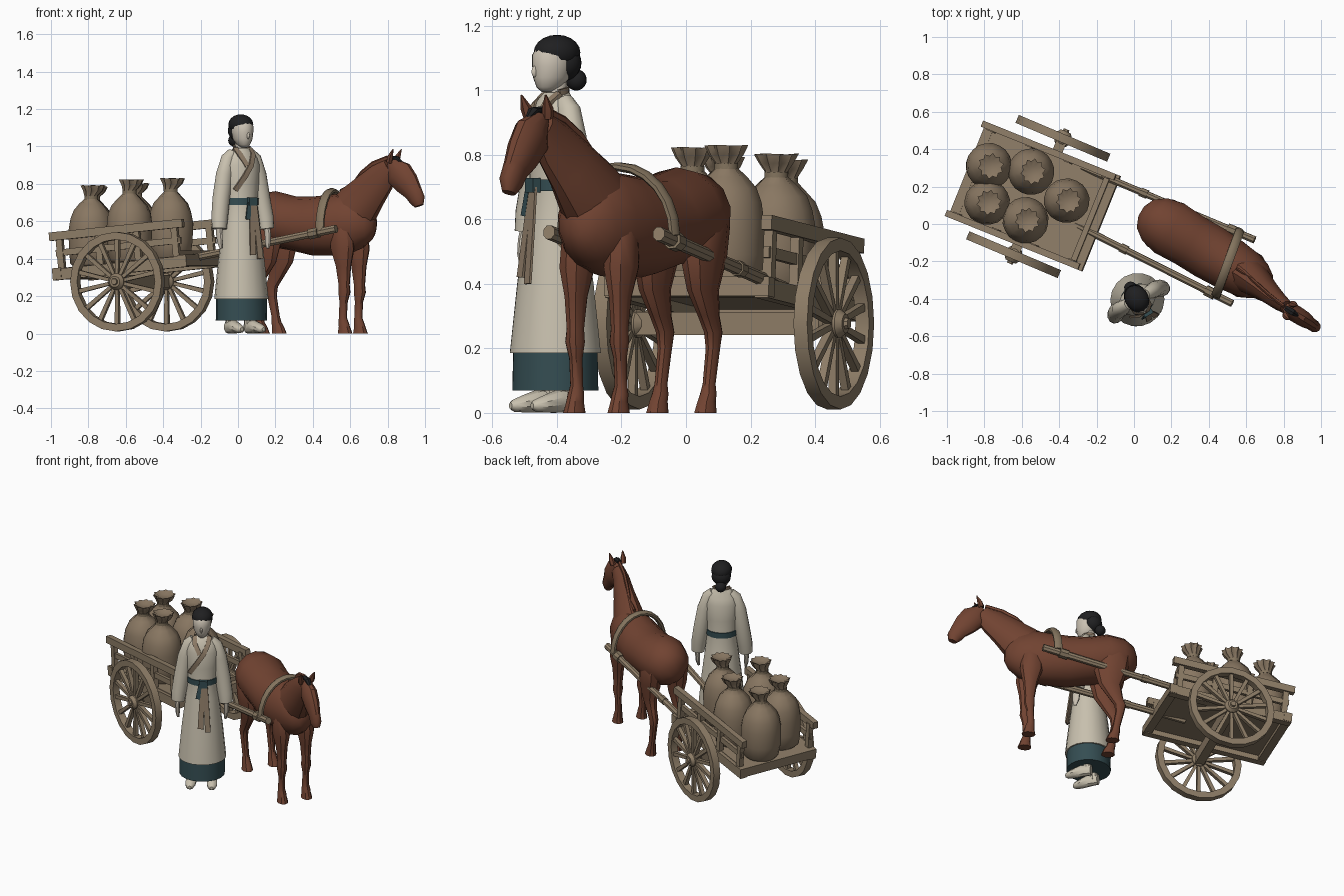
import bpy, bmesh, math, random
from math import sin, cos, pi, radians, sqrt
from mathutils import Matrix, Vector
random.seed(4)

def mat(name, r, g, b):
    m = bpy.data.materials.new(name)
    m.diffuse_color = (r, g, b, 1)
    return m

WOOD = mat("weathered wood", .27, .205, .135)
SACK = mat("sack cloth", .25, .185, .122)
CORD = mat("tan cord", .23, .175, .112)
COAT = mat("chestnut coat", .165, .056, .031)
ROBE = mat("cream cloth", .58, .53, .425)
SKIN = mat("pale skin", .60, .54, .45)
TEAL = mat("dark teal cloth", .035, .075, .085)
HAIR = mat("black hair", .014, .014, .015)
TRIM = mat("tan trim", .27, .2, .135)

def frame(x, y, z, rz, pitch=0):
    return Matrix.Translation((x, y, z)) @ Matrix.Rotation(radians(rz), 4, 'Z') @ Matrix.Rotation(radians(pitch), 4, 'Y')

CART = frame(-.535, .147, .36, -22, -5.5)
HORSE = frame(.36, -.125, 0, -31)
WOMAN = frame(.018, -.405, 0, 30)
WORLD = Matrix()

def finish(name, bm, m, M, angle):
    bmesh.ops.recalc_face_normals(bm, faces=bm.faces)
    me = bpy.data.meshes.new(name)
    bm.to_mesh(me)
    bm.free()
    me.transform(M)
    me.materials.append(m)
    me.shade_smooth()
    me.set_sharp_from_angle(angle=radians(angle))
    ob = bpy.data.objects.new(name, me)
    bpy.context.collection.objects.link(ob)
    return ob

def loft(name, rings, m, M=WORLD, n=10, side=None, flat=False, closed=False, angle=35, pleat=None):
    """Skin rings (x, y, z, half width, half height) along their path."""
    bm = bmesh.new()
    P = [Vector(r[:3]) for r in rings]
    k = len(P)
    loops = []
    for i, r in enumerate(rings):
        a = P[(i - 1) % k] if closed else P[max(i - 1, 0)]
        b = P[(i + 1) % k] if closed else P[min(i + 1, k - 1)]
        T = Vector((0, 0, 1)) if flat else (b - a).normalized()
        S = Vector(side) if side else Vector((1, 0, 0) if abs(T.y) > .8 else (0, 1, 0))
        S = (S - T * S.dot(T)).normalized()
        U = T.cross(S)
        q = sqrt(2) if n == 4 else 1
        loop = []
        for j in range(n):
            t = 2 * pi * (j + .5) / n
            f = q * (1 + (pleat[i] * cos(n / 2 * t + pi / 2) if pleat else 0))
            lift = pleat[i] * .15 * cos(3 * t) * r[3] if pleat else 0
            loop.append(bm.verts.new(P[i] + S * (r[3] * f * cos(t)) + U * (r[4] * f * sin(t)) + T * lift))
        loops.append(loop)
    for i in range(k if closed else k - 1):
        A, B = loops[i], loops[(i + 1) % k]
        for j in range(n):
            bm.faces.new((A[j], A[(j + 1) % n], B[(j + 1) % n], B[j]))
    if not closed:
        bm.faces.new(loops[0])
        bm.faces.new(loops[-1])
    return finish(name, bm, m, M, angle)

def beam(name, p, q, w, h, m=WOOD, M=CART):
    return loft(name, [(*p, w / 2, h / 2), (*q, w / 2, h / 2)], m, M, n=4)

def ball(name, c, r, m, M, seg=14):
    bm = bmesh.new()
    bmesh.ops.create_uvsphere(bm, u_segments=seg, v_segments=10, radius=1,
                              matrix=Matrix.Translation(c) @ Matrix.Diagonal((*r, 1)))
    return finish(name, bm, m, M, 60)

# ---- cart bed: floor, frame beams, side rails with posts
beam("cart_floor", (-.38, 0, .008), (.37, 0, .008), .5, .03)
for b in (-.25, .25):
    beam("side_beam", (-.385, b, -.01), (.385, b, -.01), .045, .06)
    beam("top_rail", (-.385, b * 1.03, .195), (.385, b * 1.03, .195), .035, .045)
    beam("middle_rail", (-.36, b, .105), (.36, b, .105), .02, .035)
    for a in (-.335, -.11, .11, .33):
        beam("rail_post", (a, b, 0), (a, b, .19), .03, .035)
for a in (-.36, .365):
    beam("cross_beam", (a, -.275, -.005), (a, .275, -.005), .05, .06)
beam("front_board", (.33, -.25, .035), (.33, .25, .035), .03, .03)

# ---- axle and wheels
AXLE = frame(-.512, .147, .277, -23)
beam("axle", (0, -.34, 0), (0, .34, 0), .055, .07, M=AXLE)
for s in (-1, 1):
    W = AXLE @ Matrix.Translation((0, s * .338, 0))
    rim = [(.246 * cos(2 * pi * i / 20), 0, .246 * sin(2 * pi * i / 20), .023, .02) for i in range(20)]
    loft("wheel_rim", rim, WOOD, W, n=4, side=(0, 1, 0), closed=True)
    loft("wheel_hub", [(0, -.04, 0, .03, .03), (0, -.02, 0, .045, .045), (0, .02, 0, .045, .045),
                       (0, .04, 0, .03, .03)], WOOD, W, n=12)
    loft("hub_cap", [(0, s * .03, 0, .02, .02), (0, s * .052, 0, .017, .017)], WOOD, W, n=8)
    for i in range(14):
        t = 2 * pi * (i + .5) / 14
        c, z = cos(t), sin(t)
        loft("spoke", [(.03 * c, 0, .03 * z, .013, .009), (.235 * c, 0, .235 * z, .012, .012)],
             WOOD, W, n=4, side=(0, 1, 0))

# ---- shafts with rope bindings
for p, q in (((-.28, .305, .385), (.645, -.085, .555)), ((-.38, .03, .375), (.525, -.425, .56))):
    p, q = Vector(p), Vector(q)
    loft("shaft", [(*p, .02, .022), (*p.lerp(q, .5), .019, .021), (*q, .021, .023)], WOOD, n=8)
    for f, w in ((.36, .02), (.87, .026)):
        r = .03 if f > .8 else .025
        loft("shaft_binding", [(*p.lerp(q, f - w), r, r), (*p.lerp(q, f + w), r, r)], CORD, n=8)

# ---- sacks tied at the neck
prof = [(0, .09), (.02, .11), (.10, .121), (.20, .121), (.265, .112), (.31, .092), (.345, .06), (.372, .034),
        (.39, .034), (.415, .05), (.445, .062), (.43, .03)]
for x, y in ((-.775, .31), (-.55, .28), (-.785, .115), (-.58, .02), (-.36, .125)):
    a = (x + .535) * .927 - (y - .15) * .375
    z0, g = .375 + a * .096, random.uniform(.97, 1.02)
    loft("sack", [(x + (.01 if h > .4 else 0), y, z0 + h * g, r * random.uniform(.97, 1.03), r * random.uniform(.97, 1.03))
                  for h, r in prof],
         SACK, n=20, flat=True, pleat=[0, 0, 0, .005, .01, .03, .06, .08, .08, .1, .12, .1], angle=50)
    loft("sack_tie", [(x, y, z0 + .37 * g, .038, .038), (x, y, z0 + .388 * g, .038, .038)], CORD, n=12, flat=True)

# ---- horse body, neck and head
def horse_part(name, rows, n=12, **k):
    return loft(name, rows, COAT, HORSE, n=n, side=(0, 1, 0), **k)

horse_part("horse_body", [(s, 0, z, w, h) for s, z, w, h in (
    (-.375, .61, .03, .04), (-.35, .61, .09, .095), (-.29, .61, .135, .135), (-.2, .612, .157, .15),
    (-.08, .59, .15, .145), (.05, .575, .152, .158), (.17, .58, .145, .163), (.27, .59, .132, .165),
    (.35, .585, .108, .135), (.405, .58, .07, .085), (.43, .58, .025, .035))], n=14)
horse_part("horse_neck", [(.22, 0, .58, .115, .13), (.33, -.005, .68, .09, .13), (.42, -.02, .765, .062, .105),
                          (.50, -.035, .835, .047, .085), (.56, -.04, .885, .036, .055)])
horse_part("horse_head", [(.565, -.042, .915, .03, .03), (.612, -.045, .855, .047, .08), (.665, -.046, .80, .044, .07),
                          (.703, -.048, .755, .034, .053), (.73, -.05, .712, .033, .045), (.74, -.05, .682, .02, .026)])
loft("mane", [(.22, 0, .76, .008, .012), (.30, -.003, .785, .01, .02), (.365, -.015, .855, .01, .018),
              (.44, -.03, .905, .01, .016), (.54, -.042, .938, .01, .015)], COAT, HORSE, n=6, side=(0, 1, 0))
loft("forelock", [(.55, -.045, .938, .016, .012), (.60, -.046, .938, .02, .01), (.635, -.047, .91, .007, .006)],
     HAIR, HORSE, n=6, side=(0, 1, 0))
for s in (-1, 1):
    t = -.045 + s * .034
    horse_part("horse_ear", [(.57, t, .915, .017, .017), (.58, t + s * .005, .945, .018, .016),
                             (.60, t + s * .01, .985, .003, .003)], n=6)
    # front and hind legs
    horse_part("front_leg", [(a, s * .08, z, w, h) for a, z, w, h in (
        (.265, .63, .02, .03), (.272, .56, .046, .065), (.28, .45, .052, .068), (.286, .36, .034, .044),
        (.29, .26, .027, .031), (.292, .22, .031, .033), (.287, .17, .021, .023), (.282, .085, .02, .022),
        (.287, .058, .026, .028), (.292, .035, .027, .032), (.296, 0, .034, .042))], n=10, flat=True)
    horse_part("hind_leg", [(a, s * .087, z, w, h) for a, z, w, h in (
        (-.23, .66, .025, .05), (-.22, .58, .06, .105), (-.205, .48, .058, .102), (-.2, .38, .042, .068),
        (-.235, .30, .03, .045), (-.262, .25, .027, .036), (-.26, .2, .022, .027), (-.237, .09, .02, .023),
        (-.232, .058, .026, .028), (-.222, .035, .028, .034), (-.215, 0, .034, .042))], n=10, flat=True)

# ---- harness collar arched over the back, joining both shafts
arch = [(.165 - .035 * cos(t), .183 * cos(t), .55 + .213 * sin(t), .026, .015)
        for t in [pi * i / 12 for i in range(13)]]
loft("harness_collar", arch, CORD, HORSE, n=8, side=(1, 0, 0))

# ---- woman: underskirt, robe, sash
def gown(name, rows, m, n=18):
    return loft(name, [(0, y, z, w, d) for z, w, d, y in rows], m, WOMAN, n=n, side=(1, 0, 0), flat=True, angle=45)

gown("underskirt", [(.07, .138, .134, 0), (.2, .138, .13, 0)], TEAL)
gown("robe", [(.185, .146, .142, 0), (.4, .125, .118, 0), (.6, .1, .09, 0), (.7, .088, .076, 0), (.8, .098, .08, 0),
              (.9, .104, .077, 0), (.94, .092, .065, 0), (.97, .068, .052, 0), (.993, .04, .04, .005)], ROBE)
gown("sash", [(.688, .095, .083, 0), (.724, .096, .084, 0)], TEAL)
gown("neck", [(.95, .034, .034, .008), (1.04, .03, .032, .005)], SKIN, 10)
beam("sash_knot", (-.01, -.09, .706), (.04, -.09, .706), .026, .045, TEAL, WOMAN)
loft("sash_tail", [(-.005, -.094, .70, .004, .01), (-.018, -.102, .61, .004, .014)], TEAL, WOMAN, n=4)
for x0, x1, z in ((.01, .0, .42), (.028, .045, .40)):
    loft("sash_ribbon", [(x0, -.092, .70, .004, .012), (x0 * .6 + x1 * .4, -.105, .58, .004, .015),
                         (x1, -.125, z, .004, .017)], TRIM, WOMAN, n=4)
# crossed collar bands and back of the collar
loft("collar_band", [(.045, -.012, .99, .006, .014), (.04, -.055, .957, .006, .014), (.015, -.079, .90, .006, .014),
                     (-.025, -.082, .84, .006, .014), (-.072, -.06, .765, .006, .014)], TRIM, WOMAN, n=4)
loft("collar_band", [(-.045, -.012, .99, .006, .014), (-.04, -.053, .957, .006, .014),
                     (-.008, -.077, .895, .006, .013)], TRIM, WOMAN, n=4)
loft("collar_back", [(.045 * cos(t), .05 * sin(t) - .012, .99 + .01 * sin(t), .012, .005)
                     for t in [pi * i / 8 for i in range(9)]], TRIM, WOMAN, n=4, side=(0, 0, 1))

# ---- head, hair, arms and shoes
loft("head", [(0, y, z, w, d) for y, z, w, d in (
    (-.03, .995, .015, .018), (-.022, 1.01, .033, .042), (-.014, 1.04, .05, .06), (-.01, 1.075, .056, .066),
    (-.008, 1.11, .057, .068), (0, 1.14, .045, .055))], SKIN, WOMAN, n=16, side=(1, 0, 0), flat=True, angle=60)
ball("nose", (0, -.073, 1.058), (.008, .012, .018), SKIN, WOMAN, 8)
ball("hair_top", (0, .006, 1.117), (.064, .075, .055), HAIR, WOMAN)
ball("hair_back", (0, .03, 1.085), (.06, .054, .056), HAIR, WOMAN)
ball("hair_bun", (0, .075, 1.032), (.034, .032, .033), HAIR, WOMAN)
for s in (-1, 1):
    loft("sleeve", [(s * x, y, z, w, w * 1.08) for x, y, z, w in (
        (.05, .003, .962, .03), (.078, .002, .935, .038), (.103, .002, .85, .044), (.125, .0, .72, .045),
        (.141, -.012, .62, .043), (.146, -.018, .56, .038))], ROBE, WOMAN, n=12, side=(0, 1, 0))
    loft("hand", [(s * x, y, z, w, d) for x, y, z, w, d in (
        (.147, -.018, .58, .018, .018), (.15, -.022, .535, .024, .015), (.148, -.028, .49, .022, .014),
        (.144, -.034, .455, .01, .008))], SKIN, WOMAN, n=8, side=(0, 1, 0))
    loft("shoe", [(s * .06, .04, .034, .025, .034), (s * .062, -.02, .038, .032, .037), (s * .066, -.075, .028, .033, .027),
                  (s * .067, -.11, .022, .023, .019), (s * .067, -.122, .022, .01, .01)], ROBE, WOMAN, n=10, side=(1, 0, 0))
    loft("ankle", [(s * .058, .015, .03, .025, .028), (s * .055, .01, .12, .028, .03)], ROBE, WOMAN, n=10, flat=True)
